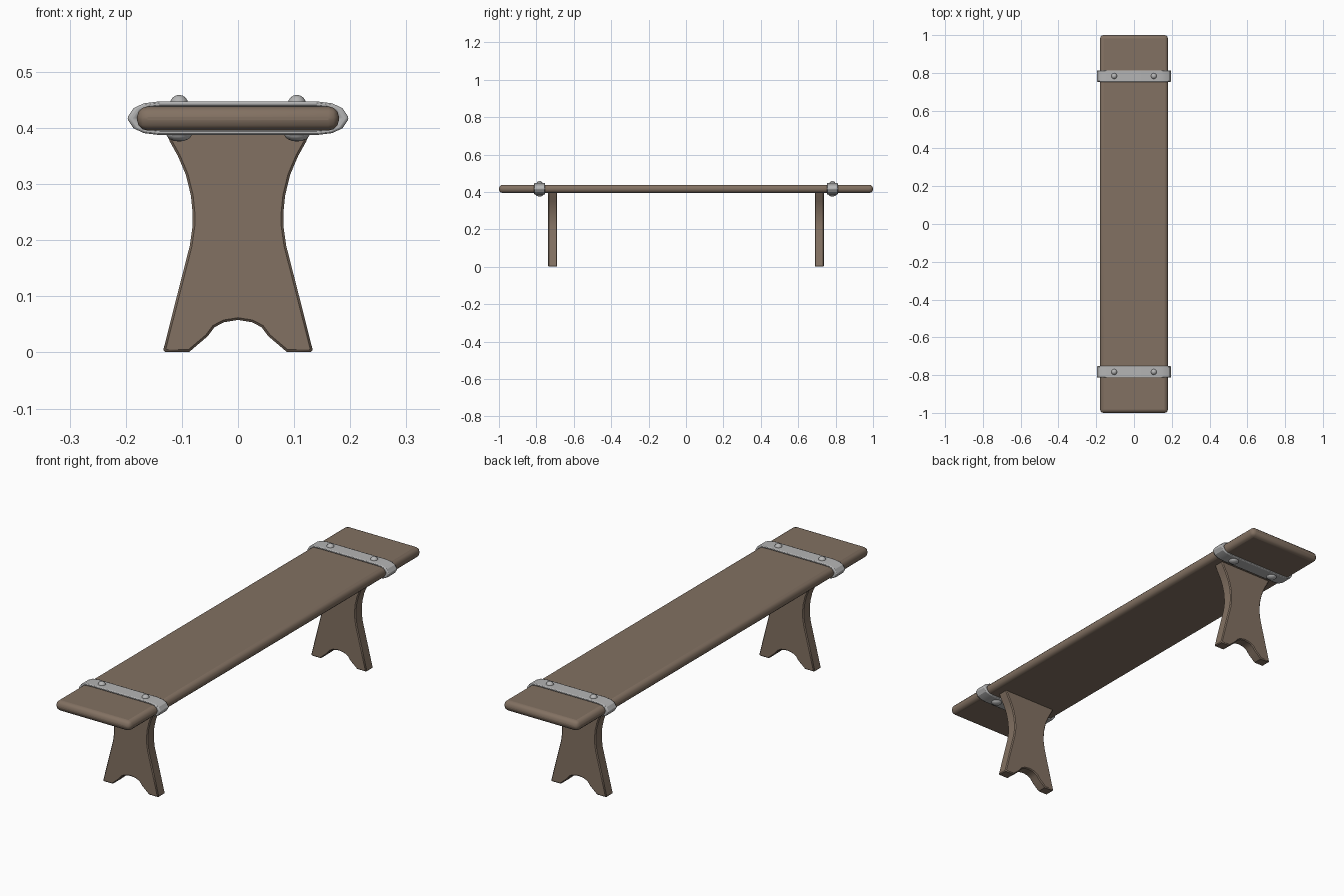
import bpy, bmesh, math
from mathutils import Matrix

if "Cube" in bpy.data.objects:
    bpy.data.objects.remove(bpy.data.objects["Cube"])


def material(name, rgb):
    m = bpy.data.materials.new(name)
    m.diffuse_color = (*rgb, 1)
    m.use_nodes = True
    m.node_tree.nodes["Principled BSDF"].inputs["Base Color"].default_value = m.diffuse_color
    return m


WOOD = material("brown wood", (0.225, 0.165, 0.122))
METAL = material("grey metal", (0.46, 0.46, 0.46))


def finish(name, bm, mat, bevel=0, segments=1, angle=30):
    bmesh.ops.recalc_face_normals(bm, faces=bm.faces)
    me = bpy.data.meshes.new(name)
    bm.to_mesh(me)
    bm.free()
    me.materials.append(mat)
    ob = bpy.data.objects.new(name, me)
    bpy.context.collection.objects.link(ob)
    if bevel:
        mod = ob.modifiers.new("bevel", 'BEVEL')
        mod.width = bevel
        mod.segments = segments
        mod.limit_method = 'ANGLE'
        mod.angle_limit = math.radians(50)
    bpy.ops.object.select_all(action='DESELECT')
    ob.select_set(True)
    bpy.context.view_layer.objects.active = ob
    bpy.ops.object.shade_smooth_by_angle(angle=math.radians(angle))
    return ob


# Seat plank with rounded edges
bm = bmesh.new()
bmesh.ops.create_cube(bm, size=1, matrix=Matrix.Translation((0, 0, 0.417))
                      @ Matrix.Diagonal((0.36, 2.0, 0.043, 1)))
finish("seat", bm, WOOD, 0.019, 3)

# Half outline of a leg, from the arch top round to the seat
LEG = [(0.025, 0.054), (0.042, 0.045), (0.054, 0.029), (0.087, 0.001), (0.134, 0.001),
       (0.109, 0.1), (0.086, 0.19), (0.081, 0.225), (0.081, 0.25), (0.084, 0.28),
       (0.093, 0.317), (0.107, 0.35), (0.121, 0.375), (0.132, 0.4)]


def leg(name, y):
    pts = [(0, 0.058)] + LEG + [(-x, z) for x, z in reversed(LEG)]
    bm = bmesh.new()
    f = bm.faces.new([bm.verts.new((x, y - 0.024, z)) for x, z in pts])
    r = bmesh.ops.extrude_face_region(bm, geom=[f])
    bmesh.ops.translate(bm, vec=(0, 0.048, 0),
                        verts=[v for v in r["geom"] if isinstance(v, bmesh.types.BMVert)])
    finish(name, bm, WOOD, 0.004, 1)


def loop(quarter):
    """Mirror a quarter outline (first point on the x axis) into a closed loop."""
    top = quarter + [(-x, z) for x, z in reversed(quarter)]
    return top + [(x, -z) for x, z in reversed(top) if z > 0]


OUTER = loop([(0.198, 0), (0.186, 0.018), (0.168, 0.0265), (0.14, 0.03)])
INNER = loop([(0.181, 0), (0.171, 0.014), (0.158, 0.0195), (0.138, 0.021)])


def strap(name, y):
    bm = bmesh.new()
    # Cross-section rings: inner front, outer front, outer back, inner back
    rings = [[bm.verts.new((x, y + dy, 0.4175 + z)) for x, z in prof]
             for prof, dy in ((INNER, -0.03), (OUTER, -0.03), (OUTER, 0.03), (INNER, 0.03))]
    n = len(OUTER)
    for k in range(4):
        a, b = rings[k], rings[(k + 1) % 4]
        for i in range(n):
            j = (i + 1) % n
            bm.faces.new((a[i], a[j], b[j], b[i]))
    finish(name, bm, METAL, 0.004, 2)


def rivet(name, x, y, z, radius, height):
    bm = bmesh.new()
    bmesh.ops.create_uvsphere(bm, u_segments=12, v_segments=8, radius=1,
                              matrix=Matrix.Translation((x, y, z))
                              @ Matrix.Diagonal((radius, radius, height, 1)))
    finish(name, bm, METAL, angle=60)


for s, end in ((-1, "front"), (1, "back")):
    leg(end + "_leg", s * 0.713)
    strap(end + "_strap", s * 0.783)
    for sx, side in ((-1, "left"), (1, "right")):
        rivet(f"{end}_{side}_top_rivet", sx * 0.105, s * 0.783, 0.444, 0.016, 0.015)
        rivet(f"{end}_{side}_bottom_rivet", sx * 0.105, s * 0.783, 0.39, 0.023, 0.014)
